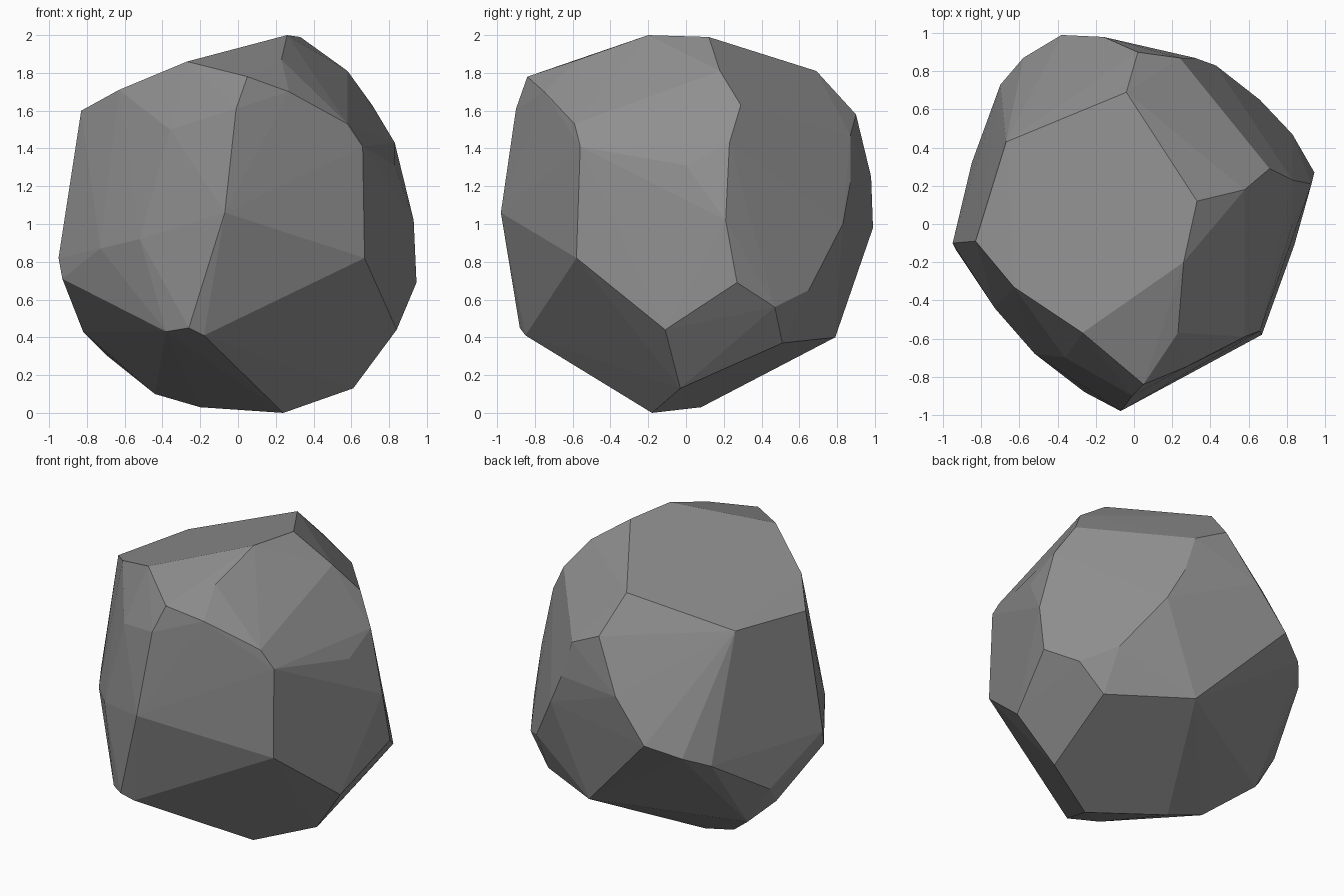
import bpy, bmesh

# Corner points of the chipped boulder, low-poly and convex
CORNERS = [
    # front ridge and front lower chips
    (.05, -.84, 1.78), (-.01, -.90, 1.61), (-.07, -.98, 1.06), (.27, -.75, 1.70),
    (-.26, -.88, .45), (-.18, -.85, .41), (-.38, -.78, .43),
    # left side
    (-.93, -.14, .71), (-.95, -.10, .82), (-.52, -.68, .92), (-.73, -.44, .87),
    (-.36, -.70, 1.50), (-.83, -.09, 1.60), (-.85, .32, .56), (-.82, .21, .43),
    # right side
    (.67, -.58, .82), (.66, -.56, 1.41), (.58, -.59, 1.53), (.84, -.11, .44),
    (.945, .27, .69), (.93, .21, 1.02), (.83, .23, 1.43), (.71, .29, 1.63),
    (.58, .18, 1.81), (.58, -.12, 1.68), (.83, 0, 1.31),
    # top
    (.33, .12, 1.99), (.26, -.20, 2.0), (.23, -.57, 1.87), (-.04, .69, 1.81),
    (-.27, -.57, 1.86), (-.67, .43, 1.62), (-.63, -.33, 1.71),
    # back
    (.02, .90, 1.58), (.24, .87, 1.47), (.32, .87, 1.22), (.83, .47, .56),
    (.66, .65, .65), (.43, .83, 1.0), (-.38, .99, .98), (-.16, .98, 1.25),
    (-.70, .73, .83), (-.58, .87, .90),
    # underside
    (.61, -.03, .13), (.24, -.18, 0), (.67, .51, .37), (-.20, .08, .03),
    (-.44, .12, .10), (.17, .79, .40), (-.69, .33, .30),
]

# Stone body: hull wrapped around the corners
bm = bmesh.new()
for c in CORNERS:
    bm.verts.new(c)
bmesh.ops.convex_hull(bm, input=bm.verts[:])
loose = [v for v in bm.verts if not v.link_faces]
bmesh.ops.delete(bm, geom=loose, context='VERTS')
bmesh.ops.recalc_face_normals(bm, faces=bm.faces[:])
for f in bm.faces:
    f.smooth = False

mesh = bpy.data.meshes.new("boulder")
bm.to_mesh(mesh)
bm.free()
boulder = bpy.data.objects.new("boulder", mesh)
bpy.context.collection.objects.link(boulder)

# Single grey stone colour
stone = bpy.data.materials.new("grey stone")
stone.diffuse_color = (.275, .275, .275, 1)
mesh.materials.append(stone)
